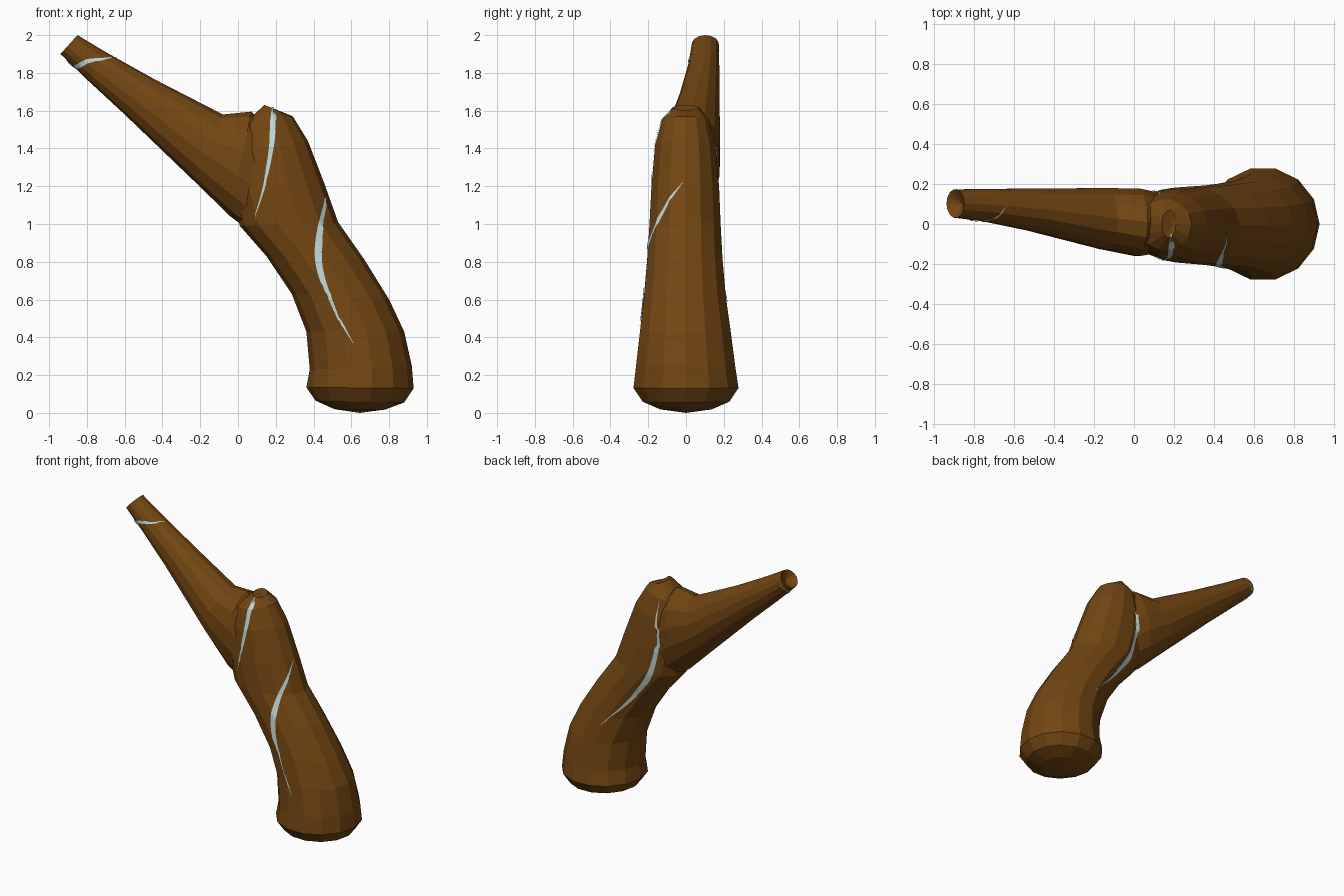
import bpy, bmesh, math
from mathutils import Vector
from mathutils.bvhtree import BVHTree

if "Cube" in bpy.data.objects:
    bpy.data.objects.remove(bpy.data.objects["Cube"])


def material(name, rgb):
    m = bpy.data.materials.new(name)
    m.diffuse_color = (*rgb, 1)
    m.use_nodes = True
    m.node_tree.nodes["Principled BSDF"].inputs["Base Color"].default_value = m.diffuse_color
    return m


BROWN = material("brown wood", (0.17, 0.061, 0.006))
PALE = material("pale blue crack", (0.52, 0.68, 0.67))
SIDES = 14


def finish(bm, name, mat):
    me = bpy.data.meshes.new(name)
    bm.to_mesh(me)
    me.materials.append(mat)
    ob = bpy.data.objects.new(name, me)
    bpy.context.collection.objects.link(ob)
    return ob


def loft(name, rings, start, end):
    """rings: left x, left z, right x, right z, front y, back y; tips close the ends."""
    bm = bmesh.new()
    loops = []
    for lx, lz, rx, rz, y0, y1 in rings:
        loop = []
        for i in range(SIDES):
            a = 2 * math.pi * i / SIDES
            c, s = math.cos(a), math.sin(a)
            loop.append(bm.verts.new(((lx + rx) / 2 + c * (rx - lx) / 2,
                                      (y0 + y1) / 2 + s * (y1 - y0) / 2,
                                      (lz + rz) / 2 + c * (rz - lz) / 2)))
        loops.append(loop)
    for p, q in zip(loops, loops[1:]):
        for i in range(SIDES):
            j = (i + 1) % SIDES
            bm.faces.new((p[i], p[j], q[j], q[i]))
    for loop, tip in ((loops[0], start), (loops[-1], end)):
        v = bm.verts.new(tip)
        for i in range(SIDES):
            bm.faces.new((loop[i], loop[(i + 1) % SIDES], v))
    bmesh.ops.recalc_face_normals(bm, faces=bm.faces)
    return finish(bm, name, BROWN)


# Curved trunk with rounded foot and blunt top
trunk = loft("trunk", [
    (0.51, 0.02, 0.78, 0.018, -0.14, 0.14),
    (0.41, 0.065, 0.88, 0.055, -0.235, 0.235),
    (0.362, 0.135, 0.93, 0.13, -0.285, 0.285),
    (0.38, 0.23, 0.92, 0.25, -0.272, 0.268),
    (0.362, 0.43, 0.88, 0.43, -0.25, 0.243),
    (0.285, 0.63, 0.80, 0.60, -0.228, 0.216),
    (0.15, 0.83, 0.67, 0.81, -0.21, 0.198),
    (0.01, 0.99, 0.53, 1.01, -0.198, 0.188),
    (-0.03, 1.15, 0.455, 1.22, -0.188, 0.18),
    (-0.02, 1.38, 0.37, 1.44, -0.168, 0.16),
    (0.02, 1.52, 0.29, 1.57, -0.13, 0.125),
    (0.14, 1.63, 0.21, 1.603, -0.07, 0.07)],
    (0.645, 0, 0), (0.19, -0.01, 1.6))

# Tapering branch with a hollow end
branch = loft("branch", [
    (0.12, 0.92, 0.22, 1.45, -0.14, 0.15),
    (-0.04, 1.04, 0.07, 1.595, -0.165, 0.182),
    (-0.23, 1.225, -0.08, 1.58, -0.13, 0.184),
    (-0.6, 1.58, -0.44, 1.765, -0.035, 0.18),
    (-0.8, 1.765, -0.7, 1.91, 0.012, 0.178),
    (-0.94, 1.9, -0.85, 2.0, 0.03, 0.175)],
    (0.2, 0, 1.2), (-0.86, 0.1, 1.92))

# Combined wood surface that the cracks are laid on
wood = bmesh.new()
wood.from_mesh(trunk.data)
wood.from_mesh(branch.data)
surface = BVHTree.FromBMesh(wood)
wood.free()


def on_surface(p):
    loc, nor, _, _ = surface.find_nearest(p)
    return loc, nor


def crack(name, pts, width, widest):
    """Thin tapered strip hugging the wood; widest is its thickest place, 0 to 1."""
    pts = [Vector(p) for p in pts]
    pts = [pts[0] * 2 - pts[1]] + pts + [pts[-1] * 2 - pts[-2]]
    path = []
    for k in range(1, len(pts) - 2):
        a, b, c, d = pts[k - 1:k + 3]
        for s in range(12):
            t = s / 12
            path.append(0.5 * (2 * b + (c - a) * t + (2 * a - 5 * b + 4 * c - d) * t * t
                               + (3 * b - a - 3 * c + d) * t ** 3))
    path.append(pts[-2])
    n = len(path) - 1
    bm = bmesh.new()
    rows = []
    for i, p in enumerate(path):
        loc, nor = on_surface(p)
        along = path[min(i + 1, n)] - path[max(i - 1, 0)]
        side = along.cross(nor).normalized()
        t = i / n
        taper = t / widest if t < widest else (1 - t) / (1 - widest)
        w = width / 2 * max(0.08, taper ** 0.8)
        row = []
        for k in (-1, 0, 1):
            q, m = on_surface(loc + side * w * k + nor * 0.01)
            row.append(bm.verts.new(q + m * 0.005))
        rows.append(row)
    for p, q in zip(rows, rows[1:]):
        for k in (0, 1):
            bm.faces.new((p[k], p[k + 1], q[k + 1], q[k]))
    finish(bm, name, PALE)


# Pale cracks
crack("upper_front_crack", [(0.19, -0.05, 1.63), (0.185, -0.14, 1.55), (0.175, -0.18, 1.4),
                            (0.135, -0.19, 1.2), (0.07, -0.19, 1.02)], 0.036, 0.2)
crack("lower_front_crack", [(0.46, -0.02, 1.22), (0.465, -0.11, 1.1), (0.435, -0.19, 0.95),
                            (0.43, -0.22, 0.78), (0.5, -0.24, 0.57), (0.61, -0.27, 0.37)], 0.042, 0.5)
crack("back_crack", [(0.118, 0.16, 1.54), (0.12, 0.18, 1.38), (0.11, 0.19, 1.2), (0.16, 0.2, 1.0),
                     (0.24, 0.205, 0.86), (0.36, 0.215, 0.72), (0.52, 0.23, 0.57)], 0.04, 0.55)
crack("branch_crack", [(-0.64, 0.09, 1.88), (-0.71, 0.02, 1.875), (-0.8, 0.03, 1.86),
                       (-0.87, 0.07, 1.83), (-0.91, 0.14, 1.87), (-0.875, 0.18, 1.94)], 0.028, 0.5)
